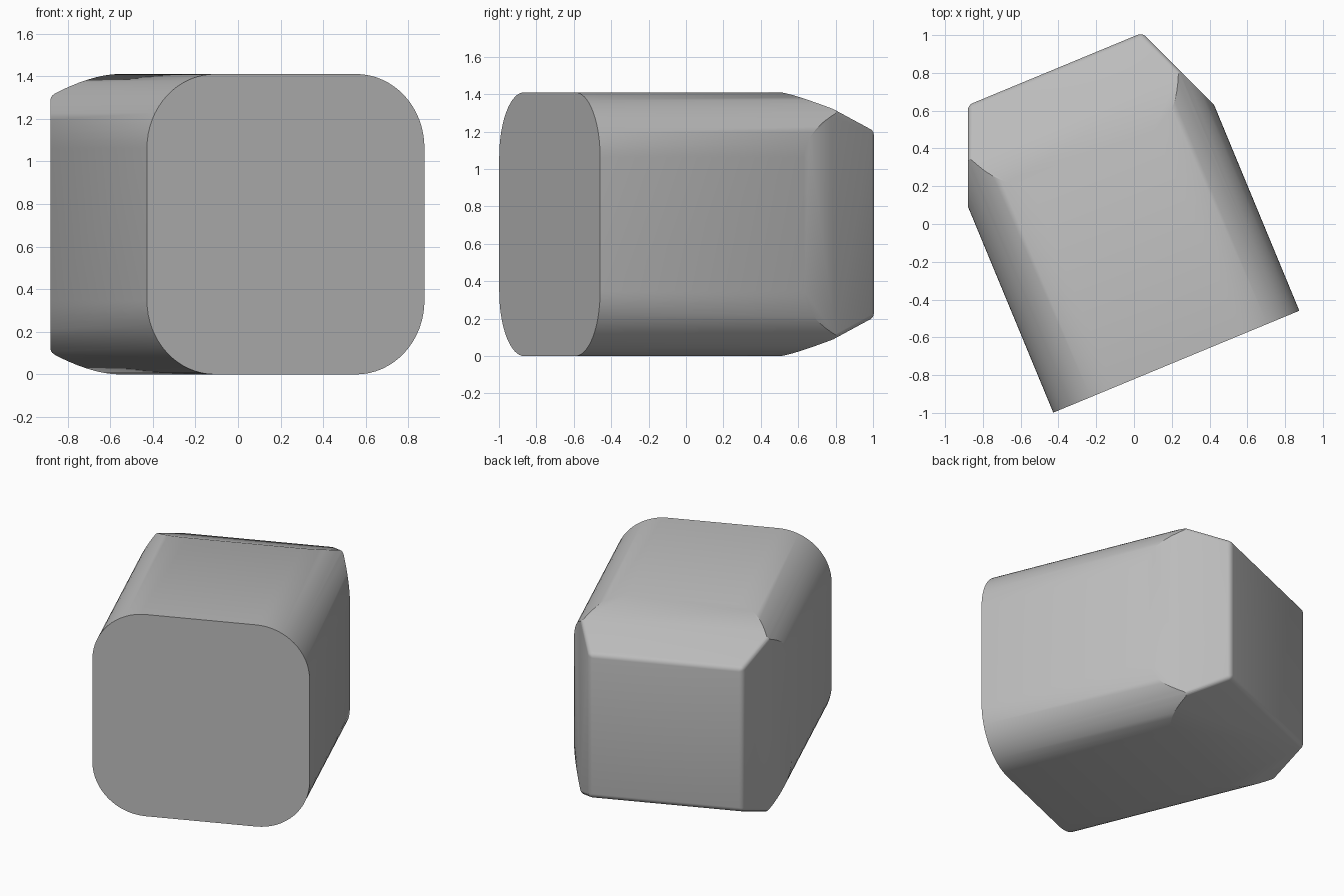
import bpy, bmesh, math
from mathutils import Matrix

if "Cube" in bpy.data.objects:
    bpy.data.objects.remove(bpy.data.objects["Cube"])

HALF, RADIUS = 0.705, 0.347        # cross-section half size and corner radius
FRONT, TAPER, BACK = -0.759, 0.422, 0.918
SLOPE = math.tan(math.radians(22.5))

grey = bpy.data.materials.new("grey")
grey.diffuse_color = (0.5, 0.5, 0.5, 1)
grey.use_nodes = True
grey.node_tree.nodes["Principled BSDF"].inputs["Base Color"].default_value = grey.diffuse_color


def loft(name, rings):
    """Closed solid through rings of (x, z) points, each at a depth y."""
    bm = bmesh.new()
    loops = [[bm.verts.new((x, y, z)) for x, z in pts] for pts, y in rings]
    n = len(loops[0])
    for a, b in zip(loops, loops[1:]):
        for i in range(n):
            j = (i + 1) % n
            bm.faces.new((a[i], a[j], b[j], b[i]))
    bm.faces.new(loops[0])
    bm.faces.new(loops[-1])
    bmesh.ops.recalc_face_normals(bm, faces=bm.faces)
    mesh = bpy.data.meshes.new(name)
    bm.to_mesh(mesh)
    bm.free()
    obj = bpy.data.objects.new(name, mesh)
    bpy.context.collection.objects.link(obj)
    return obj


def square(h):
    return [(-h, -h), (h, -h), (h, h), (-h, h)]


# Rounded-square section
section = []
c = HALF - RADIUS
for k, (sx, sz) in enumerate([(1, 1), (-1, 1), (-1, -1), (1, -1)]):
    for s in range(17):
        a = math.radians(90 * (k + s / 16))
        section.append((sx * c + RADIUS * math.cos(a), sz * c + RADIUS * math.sin(a)))

# Rounded block, longer than needed at the back
block = loft("rounded_block", [(section, FRONT), (section, 1.2)])

# Tapered cutter with softened edges that shapes the back end
start = -1.0
cutter = loft("taper_cutter", [(square(HALF + (TAPER - start) * SLOPE), start),
                               (square(HALF + (TAPER - BACK) * SLOPE), BACK)])
soft = cutter.modifiers.new("soft_edges", 'BEVEL')
soft.width, soft.segments = 0.025, 4
cutter.hide_render = True
cutter.hide_set(True)

cut = block.modifiers.new("taper", 'BOOLEAN')
cut.operation, cut.solver, cut.object = 'INTERSECT', 'EXACT', cutter
bpy.context.view_layer.objects.active = block
block.select_set(True)
bpy.ops.object.modifier_apply(modifier=cut.name)
bpy.data.objects.remove(cutter)

# Stand on the ground, turned about the vertical
turn = Matrix.Rotation(math.radians(22.5), 4, 'Z')
block.data.transform(Matrix.Translation((0, 0, HALF)) @ turn @ Matrix.Translation((-0.072, 0, 0)))
block.data.materials.clear()
block.data.materials.append(grey)
bpy.ops.object.shade_smooth_by_angle(angle=math.radians(30))
